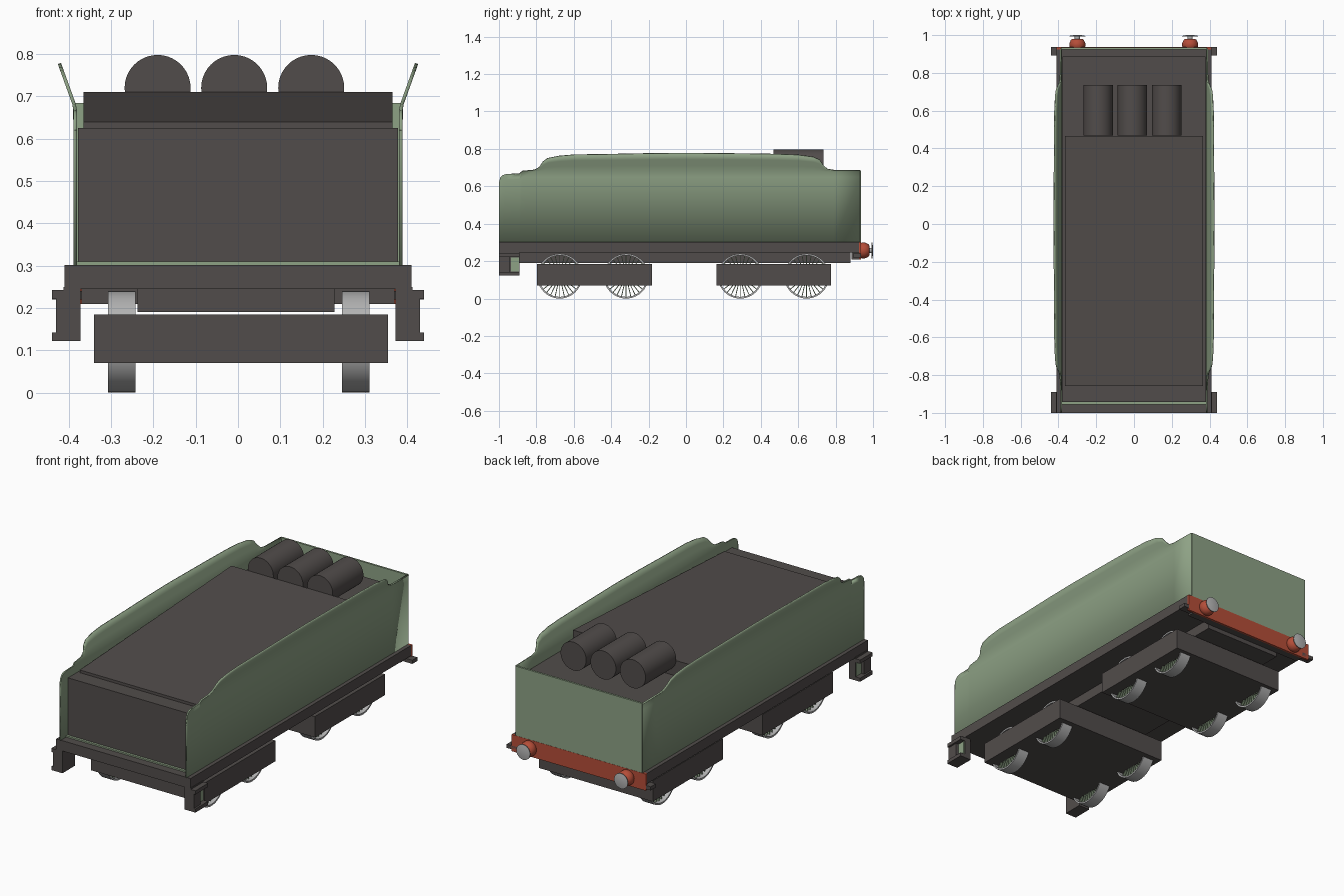
import bpy, bmesh, math
from mathutils import Matrix, Vector

if "Cube" in bpy.data.objects:
    bpy.data.objects.remove(bpy.data.objects["Cube"])


def material(name, rgb):
    m = bpy.data.materials.new(name)
    m.diffuse_color = (*rgb, 1)
    m.use_nodes = True
    m.node_tree.nodes["Principled BSDF"].inputs["Base Color"].default_value = m.diffuse_color
    return m


GREEN = material("pale_green", (0.27, 0.36, 0.235))
DARK = material("dark_grey", (0.083, 0.073, 0.070))
RED = material("beam_red", (0.46, 0.075, 0.04))
STEEL = material("steel", (0.45, 0.45, 0.45))


def finish(name, bm, mats, smooth=False):
    me = bpy.data.meshes.new(name)
    bm.to_mesh(me)
    bm.free()
    for m in mats:
        me.materials.append(m)
    ob = bpy.data.objects.new(name, me)
    bpy.context.collection.objects.link(ob)
    if smooth:
        bpy.ops.object.select_all(action='DESELECT')
        ob.select_set(True)
        bpy.context.view_layer.objects.active = ob
        bpy.ops.object.shade_smooth_by_angle(angle=math.radians(35))
    return ob


def add_box(bm, x0, x1, y0, y1, z0, z1):
    mat = Matrix.Translation(((x0 + x1) / 2, (y0 + y1) / 2, (z0 + z1) / 2))
    mat = mat @ Matrix.Diagonal((x1 - x0, y1 - y0, z1 - z0, 1))
    return bmesh.ops.create_cube(bm, size=1, matrix=mat)["verts"]


def box(name, mat, *dims):
    bm = bmesh.new()
    add_box(bm, *dims)
    return finish(name, bm, [mat])


def add_lathe(bm, profile, origin, axis, segs=32, closed=False, mat=0):
    """Revolve (radius, distance) points about the x or y axis."""
    rings = []
    for r, d in profile:
        ring = []
        for i in range(segs):
            a = 2 * math.pi * i / segs
            c, s = r * math.cos(a), r * math.sin(a)
            p = Vector((d, c, s)) if axis == 'x' else Vector((c, d, s))
            ring.append(bm.verts.new(p + Vector(origin)))
        rings.append(ring)
    faces = []
    pairs = list(zip(rings, rings[1:])) + ([(rings[-1], rings[0])] if closed else [])
    for a, b in pairs:
        for i in range(segs):
            j = (i + 1) % segs
            faces.append(bm.faces.new((a[i], a[j], b[j], b[i])))
    if not closed:
        faces += [bm.faces.new(rings[0]), bm.faces.new(rings[-1])]
    bmesh.ops.recalc_face_normals(bm, faces=faces)
    for f in faces:
        f.material_index = mat


def mirror_x(ob):
    m = ob.modifiers.new("mirror", 'MIRROR')
    m.use_axis = (True, False, False)


# Side sheets: shaped top edge, upper part flaring outward
TOP_EDGE = [(-1.0, .62), (-.994, .645), (-.98, .66), (-.96, .666), (-.89, .668),
            (-.875, .682), (-.81, .688), (-.785, .702), (-.765, .732), (-.74, .75),
            (-.68, .762), (-.6, .769), (-.4, .772), (-.2, .776), (0, .778),
            (.3, .775), (.5, .772), (.6, .768), (.68, .757), (.715, .742),
            (.735, .712), (.755, .693), (.79, .687), (.93, .685)]
bm = bmesh.new()
columns = []
for y, top in TOP_EDGE:
    rise = max(top - .68, .0001)
    base = min(top, .68)
    zs = [.30, base - .03, base] + [base + rise * k / 3 for k in (1, 2, 3)]
    columns.append([bm.verts.new((.385 + .036 * max(0, z - .675) / .1, y, z)) for z in zs])
for a, b in zip(columns, columns[1:]):
    for i in range(len(a) - 1):
        bm.faces.new((a[i], b[i], b[i + 1], a[i + 1]))
sheet = finish("side_sheets", bm, [GREEN], smooth=True)
solid = sheet.modifiers.new("thickness", 'SOLIDIFY')
solid.thickness = .008
solid.offset = 0
mirror_x(sheet)

# Back sheet and narrow lip under the front panel
box("back_sheet", GREEN, -.387, .387, .924, .935, .30, .685)
box("front_lip", GREEN, -.382, .382, -.955, -.94, .30, .31)

# Tank body and sloping bunker cover
box("tank", DARK, -.378, .378, -.942, .888, .30, .625)
bm = bmesh.new()
for v in add_box(bm, -.365, .365, -.858, .465, .60, .71):
    if v.co.y < 0 and v.co.z > .65:
        v.co.z = .64
finish("bunker_cover", bm, [DARK])

# Three drums on the rear deck
for i, x in enumerate((-.19, -.009, .173)):
    bm = bmesh.new()
    add_lathe(bm, [(.078, .468), (.078, .735)], (x, 0, .72), 'y', 40)
    finish(f"drum_{i + 1}", bm, [DARK], smooth=True)

# Underframe
box("frame_deck", DARK, -.41, .41, -1.0, .925, .245, .302)
box("centre_beam", DARK, -.238, .228, -.89, .88, .19, .25)
box("rear_cross_beam", DARK, -.37, .37, .885, .925, .21, .25)
box("rear_buffer_beam", RED, -.41, .41, .924, .936, .21, .302)

# Front steps with two treads and a coloured riser plate
bm = bmesh.new()
add_box(bm, .372, .412, -1.0, -.89, .122, .25)
for z in (.122, .222):
    add_box(bm, .372, .44, -1.0, -.89, z, z + .02)
add_box(bm, .40, .43, -1.0, -.94, .142, .222)
mirror_x(finish("front_steps", bm, [DARK]))
mirror_x(box("step_riser_plate", GREEN, .411, .416, -.936, -.894, .145, .22))

# Small rear brackets
mirror_x(box("rear_steps", DARK, .37, .44, .892, .936, .22, .24))

# Bogies
for name, y0, y1 in (("front_bogie", -.797, -.182), ("rear_bogie", .163, .775)):
    box(name, DARK, -.34, .355, y0, y1, .07, .185)

# Spoked wheels
for n, y in enumerate((-.675, -.32, .29, .645)):
    for side, x in (("left", -.275), ("right", .278)):
        bm = bmesh.new()
        add_lathe(bm, [(.12, -.0325), (.12, .0325), (.111, .0325), (.111, -.0325)],
                  (x, y, .12), 'x', 40, closed=True)
        add_lathe(bm, [(.026, -.03), (.026, .03)], (x, y, .12), 'x', 20, mat=1)
        for k in range(28):
            vs = add_box(bm, -.012, .012, -.0022, .0022, .02, .114)
            rot = Matrix.Translation((x, y, .12)) @ Matrix.Rotation(2 * math.pi * k / 28, 4, 'X')
            bmesh.ops.transform(bm, matrix=rot, verts=vs)
            for f in {f for v in vs for f in v.link_faces}:
                f.material_index = 1
        finish(f"wheel_{n + 1}_{side}", bm, [STEEL, GREEN], smooth=True)

# Axles
for n, y in enumerate((-.675, -.32, .29, .645)):
    bm = bmesh.new()
    add_lathe(bm, [(.018, -.27), (.018, .27)], (0, y, .12), 'x', 16)
    finish(f"axle_{n + 1}", bm, [DARK], smooth=True)

# Rear buffers: red housing, steel shank and domed head
for side, x in (("left", -.30), ("right", .297)):
    bm = bmesh.new()
    add_lathe(bm, [(.036, .93), (.042, .94), (.042, .957), (.034, .975), (.026, .98)],
              (x, 0, .257), 'y', 24)
    finish(f"buffer_housing_{side}", bm, [RED], smooth=True)
    bm = bmesh.new()
    add_lathe(bm, [(.014, .97), (.014, .992), (.042, .993), (.042, .996), (.02, 1.0)],
              (x, 0, .257), 'y', 24)
    finish(f"buffer_head_{side}", bm, [STEEL], smooth=True)
